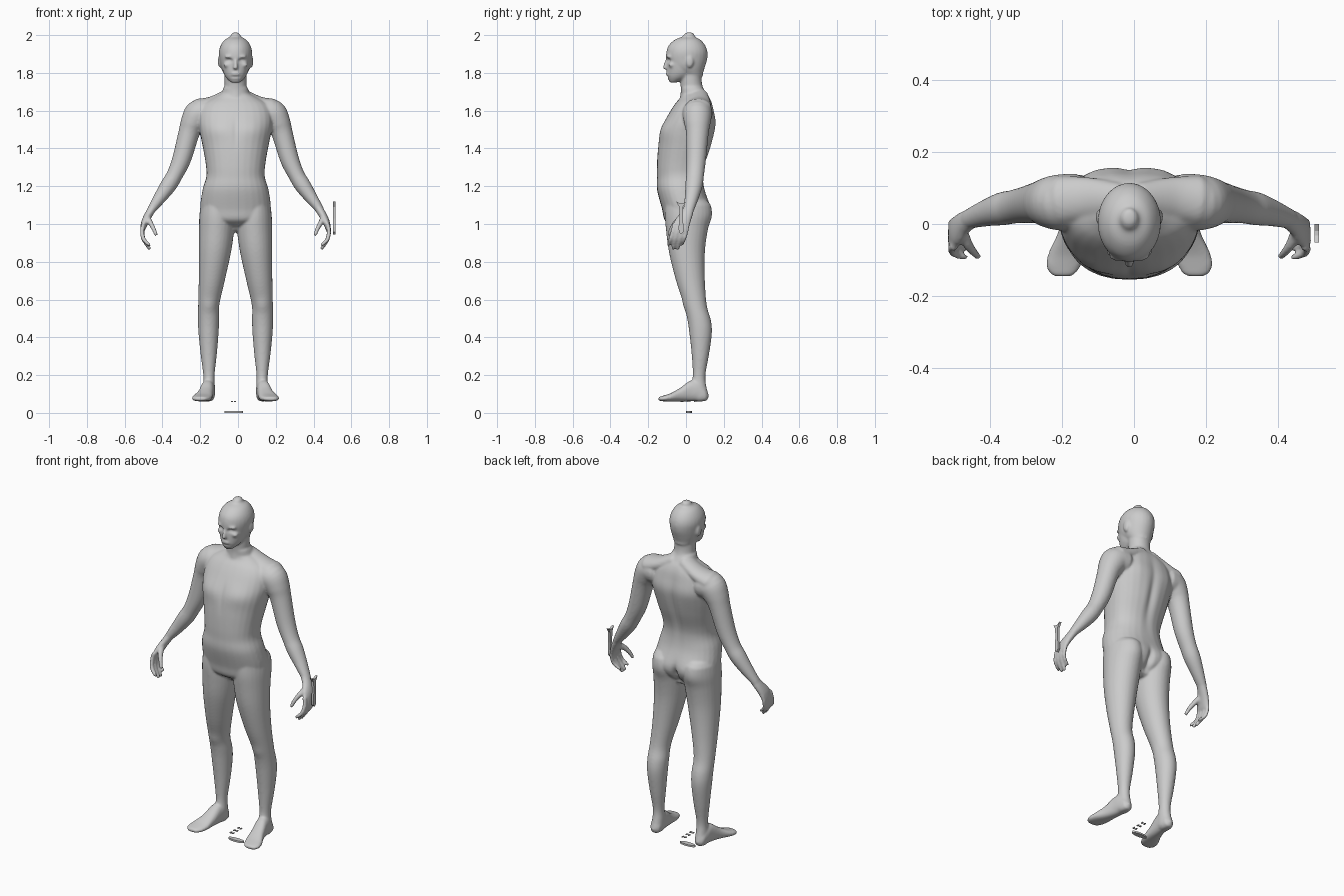
import bpy, bmesh, math
from mathutils import Vector, Matrix

CX = -0.013          # body axis, the loose blade shifts the whole model
X, Y, Z = Vector((1, 0, 0)), Vector((0, 1, 0)), Vector((0, 0, 1))
bm = bmesh.new()


def catmull(a, b, c, d, t):
    return [0.5 * (2*q + (r-p)*t + (2*p-5*q+4*r-s)*t*t + (3*q-p-3*r+s)*t**3)
            for p, q, r, s in zip(a, b, c, d)]


def loft(secs, s=1, frame=None, power=2.0, n=28, steps=5):
    """Smooth tube through (x, y, z, ru, rv) sections; s=-1 mirrors it."""
    e = [secs[0]] + list(secs) + [secs[-1]]
    dense = [catmull(*e[i:i+4], k / steps) for i in range(len(secs)-1) for k in range(steps)]
    dense.append(list(secs[-1]))
    pts = [Vector(d[:3]) for d in dense]
    rings = []
    for i, d in enumerate(dense):
        t = (pts[min(i+1, len(pts)-1)] - pts[max(i-1, 0)]).normalized()
        if frame:
            u, v = frame
        else:
            v = (Y - t * Y.dot(t)).normalized()
            u = t.cross(v)
        r = min(d[3], d[4])
        todo = [(0, 1)]
        if i == 0:
            todo = [(-.45*r, .5), (-.28*r, .85), (0, 1)]
        if i == len(dense)-1:
            todo = [(0, 1), (.5*r, .86), (.85*r, .5)]
        for off, k in todo:
            ring = []
            for j in range(n):
                a = 2 * math.pi * j / n
                c, w = math.cos(a), math.sin(a)
                c = math.copysign(abs(c)**(2/power), c)
                w = math.copysign(abs(w)**(2/power), w)
                p = pts[i] + t*off + u*(c*d[3]*k) + v*(w*d[4]*k)
                ring.append(bm.verts.new((s*p.x + CX, p.y, p.z)))
            rings.append(ring)
    for a, b in zip(rings, rings[1:]):
        for j in range(n):
            f = [a[j], a[(j+1) % n], b[(j+1) % n], b[j]]
            bm.faces.new(f if s > 0 else f[::-1])
    bm.faces.new(rings[0])
    bm.faces.new(rings[-1])


def stack(rows, s=1, power=2.0):
    """Horizontal rings from (z, front y, back y, centre x, half width)."""
    loft([(x, (f+b)/2, z, w, (b-f)/2) for z, f, b, x, w in rows], s, (X, Y), power)


def ball(p, r):
    m = Matrix.Translation((p[0] + CX, p[1], p[2])) @ Matrix.Diagonal((*r, 1))
    bmesh.ops.create_uvsphere(bm, u_segments=20, v_segments=12, radius=1, matrix=m)


# torso
stack([(.985, -.06, .08, 0, .08), (1.02, -.112, .115, 0, .165), (1.08, -.127, .13, 0, .187),
       (1.18, -.153, .10, 0, .175), (1.25, -.154, .092, 0, .155), (1.31, -.154, .10, 0, .157),
       (1.40, -.149, .13, 0, .172), (1.48, -.138, .15, 0, .188), (1.54, -.115, .157, 0, .197),
       (1.60, -.082, .147, 0, .19), (1.64, -.055, .138, 0, .165), (1.67, -.03, .125, 0, .115),
       (1.69, -.025, .11, 0, .075)], power=2.25)
# neck
stack([(1.62, -.04, .12, 0, .07), (1.70, -.028, .098, 0, .059), (1.75, -.03, .084, 0, .058),
       (1.82, -.03, .085, 0, .06)])
# skull and jaw
stack([(1.80, -.04, .09, 0, .064), (1.83, -.085, .10, 0, .078), (1.87, -.104, .112, 0, .085),
       (1.91, -.104, .114, 0, .088), (1.945, -.092, .102, 0, .079), (1.975, -.06, .077, 0, .058),
       (1.991, -.02, .045, 0, .028)])
stack([(1.757, -.088, -.03, 0, .033), (1.775, -.10, .02, 0, .05), (1.80, -.102, .05, 0, .064),
       (1.84, -.101, .06, 0, .074), (1.88, -.10, .06, 0, .078)])
# nose, lips
loft([(0, -.096, 1.875, .007, .008), (0, -.108, 1.847, .009, .01), (0, -.112, 1.827, .013, .01)])
ball((0, -.1, 1.795), (.022, .008, .009))

for s in (1, -1):
    # ears, cheekbones, brows
    ball((s*.085, .02, 1.86), (.009, .02, .032))
    ball((s*.045, -.075, 1.842), (.02, .018, .014))
    ball((s*.032, -.088, 1.886), (.026, .016, .009))
    # trapezius slope into the shoulder
    loft([(.03, .065, 1.685, .035, .05), (.12, .07, 1.64, .037, .06), (.19, .065, 1.615, .05, .07)], s)
    # upper arm and forearm
    loft([(.15, .06, 1.585, .075, .08), (.195, .06, 1.58, .078, .078), (.226, .06, 1.535, .066, .07),
          (.247, .06, 1.48, .056, .06), (.285, .054, 1.345, .050, .052), (.322, .048, 1.26, .043, .047),
          (.355, .042, 1.205, .043, .046), (.40, .03, 1.14, .034, .037), (.447, .014, 1.075, .022, .028)], s)
    # palm
    loft([(.435, .018, 1.09, .022, .028), (.46, .003, 1.05, .021, .033), (.48, -.018, 1.01, .019, .042),
          (.491, -.03, .975, .014, .043)], s)
    # fingers
    for y, tip, r in ((-.063, .89, .0115), (-.038, .872, .012), (-.013, .87, .0115), (.010, .892, .010)):
        loft([(.487, y, 1.0, r, r), (.494, y-.006, .965, r, r), (.487, y-.019, .92, r, r),
              (.457, y-.03, tip, r*.8, r*.8)], s, n=14)
    # thumb
    loft([(.467, -.015, 1.035, .016, .018), (.450, -.055, 1.005, .014, .016), (.434, -.077, .975, .012, .012),
          (.422, -.09, .945, .010, .010)], s, n=14)
    # leg
    stack([(1.10, -.11, .125, .1, .085), (1.04, -.112, .128, .1, .092), (.97, -.106, .115, .1005, .093),
           (.85, -.09, .1, .109, .085), (.70, -.053, .1, .126, .069), (.57, -.01, .11, .142, .056),
           (.49, .008, .132, .143, .056), (.42, .018, .137, .143, .053), (.31, .03, .122, .142, .043),
           (.20, .036, .103, .141, .030), (.14, .026, .108, .141, .032), (.09, .02, .122, .143, .034)], s)
    # foot
    loft([(.143, .10, .095, .030, .033), (.145, .06, .115, .035, .053), (.150, .02, .115, .036, .054),
          (.160, -.03, .097, .041, .036), (.174, -.08, .083, .051, .022), (.183, -.115, .077, .049, .016),
          (.185, -.136, .075, .038, .012)], s, (X, Z), 2.4)

# fuse all volumes into one skin
bmesh.ops.recalc_face_normals(bm, faces=bm.faces)
me = bpy.data.meshes.new("body")
bm.to_mesh(me)
bm.free()
body = bpy.data.objects.new("body", me)
bpy.context.collection.objects.link(body)
rm = body.modifiers.new("fuse", 'REMESH')
rm.mode, rm.voxel_size = 'VOXEL', .006
sm = body.modifiers.new("soften", 'SMOOTH')
sm.factor, sm.iterations = .5, 8
dg = bpy.context.evaluated_depsgraph_get()
skin = bpy.data.meshes.new_from_object(body.evaluated_get(dg))
body.modifiers.clear()
body.data = skin

# sculpt bumps (x, y, z, rx, ry, rz, push): mirrored over the axis
bumps = [(.034, -.10, 1.866, .017, .03, .010, -.010),   # eye sockets
         (0, -.10, 1.778, .03, .02, .006, -.004),       # under the lip
         (.09, -.11, 1.50, .07, .06, .05, .008),        # chest
         (0, -.13, 1.48, .014, .06, .08, -.004),        # breastbone
         (0, .13, 1.42, .022, .07, .17, -.012),         # spine groove
         (.09, .14, 1.55, .05, .06, .08, .005),         # shoulder blades
         (.09, .12, 1.06, .06, .06, .06, .010),         # buttocks
         (0, .12, 1.03, .016, .07, .05, -.022),         # cleft
         (.14, 0, .57, .03, .03, .035, .005)]           # kneecaps
moves = []
for v in skin.vertices:
    p, d = v.co, 0
    for x, y, z, rx, ry, rz, k in bumps:
        q = ((abs(p.x-CX)-x)/rx)**2 + ((p.y-y)/ry)**2 + ((p.z-z)/rz)**2
        if q < 6:
            d += k * math.exp(-q)
    if d:
        moves.append((v, v.normal.copy() * d))
for v, d in moves:
    v.co += d
skin.shade_smooth()


def solid(name, outline, depth, place):
    """Extruded flat outline."""
    b = bmesh.new()
    f = b.faces.new([b.verts.new((x, y, -depth/2)) for x, y in outline])
    g = bmesh.ops.extrude_face_region(b, geom=[f])
    bmesh.ops.translate(b, vec=(0, 0, depth), verts=[v for v in g['geom'] if isinstance(v, bmesh.types.BMVert)])
    bmesh.ops.recalc_face_normals(b, faces=b.faces)
    m = bpy.data.meshes.new(name)
    b.to_mesh(m)
    b.free()
    m.transform(place)
    o = bpy.data.objects.new(name, m)
    bpy.context.collection.objects.link(o)


# loose blade with a forked end beside the hand
side = Matrix(((0, 0, 1, .509), (1, 0, 0, -.026), (0, 1, 0, 0), (0, 0, 0, 1)))
solid("side_blade", [(0, .945), (.012, .958), (.013, .985), (.009, 1.03), (.010, 1.09), (.026, 1.118),
                     (.006, 1.108), (-.006, 1.108), (-.026, 1.118), (-.010, 1.09), (-.009, 1.03),
                     (-.013, .985), (-.012, .958)], .013, side)
# lens-shaped plate on the ground
lens = [(.049*math.cos(a*math.pi/10), .015*math.sin(a*math.pi/10)) for a in range(20)]
solid("ground_plate", lens, .01, Matrix.Translation((-.022, .016, .005)))
# small chips above the plate
for i in range(3):
    for j in range(2):
        solid("chip", [(-.005, -.008), (.005, -.006), (.004, .008), (-.004, .006)], .004,
              Matrix.Translation((-.032 + .016*j, -.02 + .035*i, .06)))
